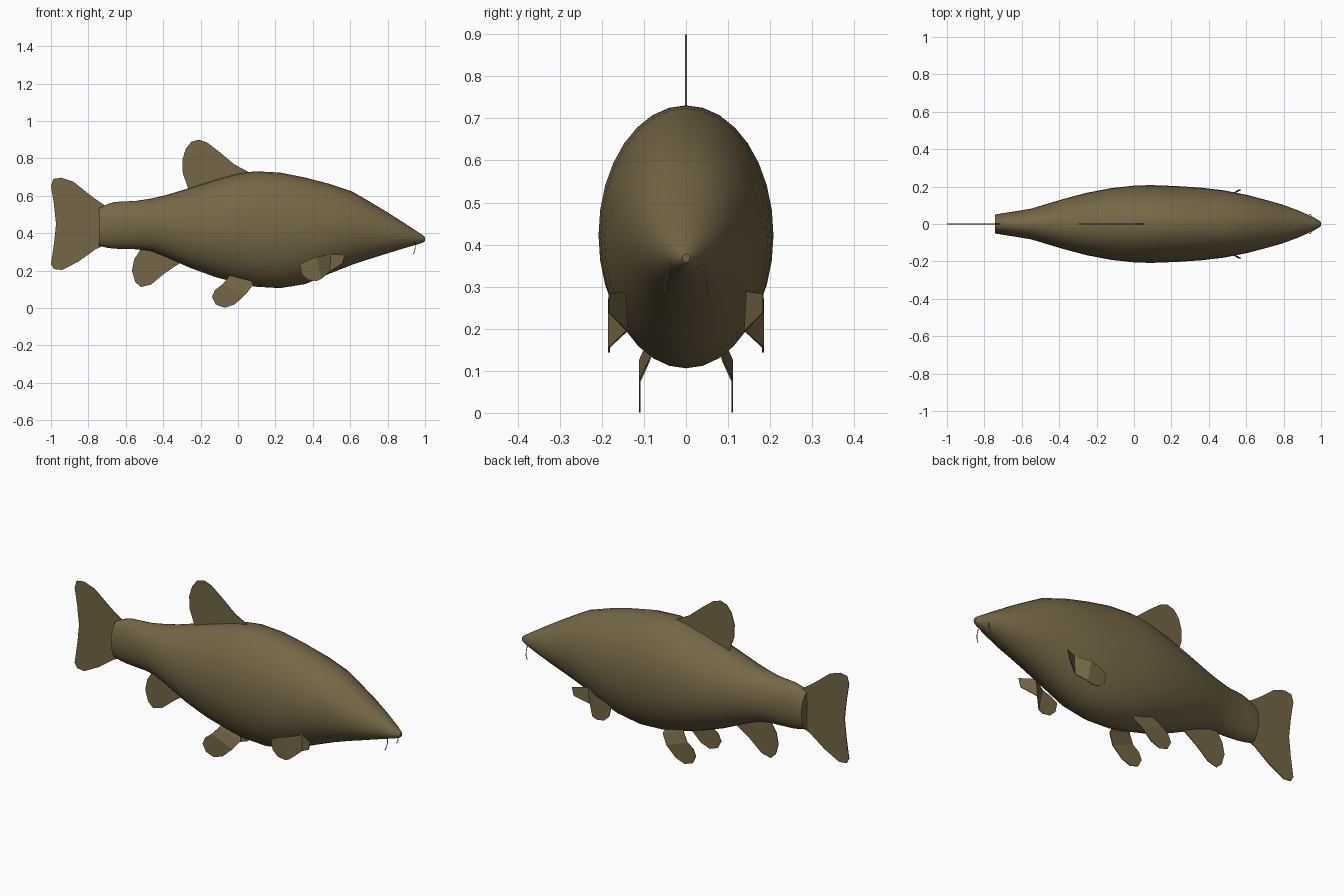
import bpy, bmesh, math


def material(name, rgb):
    m = bpy.data.materials.new(name)
    m.diffuse_color = (*rgb, 1)
    return m


olive = material("olive brown", (0.178, 0.135, 0.062))
grey = material("barbel grey", (0.22, 0.21, 0.20))


def make(name, verts, faces, mat, smooth=False, thick=0.0):
    me = bpy.data.meshes.new(name)
    me.from_pydata(verts, [], faces)
    bm = bmesh.new()
    bm.from_mesh(me)
    bmesh.ops.recalc_face_normals(bm, faces=bm.faces)
    bm.to_mesh(me)
    bm.free()
    me.materials.append(mat)
    ob = bpy.data.objects.new(name, me)
    bpy.context.collection.objects.link(ob)
    if thick:
        mod = ob.modifiers.new("thickness", "SOLIDIFY")
        mod.thickness = thick
        mod.offset = 0
    if smooth:
        bpy.ops.object.select_all(action="DESELECT")
        ob.select_set(True)
        bpy.context.view_layer.objects.active = ob
        bpy.ops.object.shade_smooth_by_angle(angle=math.radians(40))
    return ob


# Body: elliptical rings lofted from tail to snout (x, top, bottom, half width)
stations = [
    (-0.743, 0.535, 0.332, 0.050), (-0.70, 0.555, 0.322, 0.058),
    (-0.66, 0.567, 0.317, 0.064), (-0.55, 0.572, 0.314, 0.082),
    (-0.47, 0.584, 0.306, 0.106), (-0.39, 0.602, 0.275, 0.130),
    (-0.257, 0.642, 0.215, 0.166), (-0.12, 0.685, 0.165, 0.192),
    (0.0, 0.718, 0.133, 0.205), (0.09, 0.731, 0.114, 0.208),
    (0.225, 0.724, 0.106, 0.203), (0.36, 0.697, 0.128, 0.194),
    (0.48, 0.666, 0.180, 0.180), (0.61, 0.623, 0.231, 0.154),
    (0.70, 0.571, 0.261, 0.130), (0.79, 0.517, 0.289, 0.105),
    (0.88, 0.460, 0.317, 0.072), (0.96, 0.408, 0.340, 0.036),
    (0.99, 0.388, 0.350, 0.018), (1.0, 0.378, 0.358, 0.009)]
N = 32
verts, faces = [], []
for x, top, bot, hw in stations:
    for k in range(N):
        a = 2 * math.pi * k / N
        verts.append((x, hw * math.cos(a),
                      (top + bot) / 2 + (top - bot) / 2 * math.sin(a)))
for i in range(len(stations) - 1):
    for k in range(N):
        j = (k + 1) % N
        faces.append((i * N + k, i * N + j, (i + 1) * N + j, (i + 1) * N + k))
faces.append(tuple(range(N)))
faces.append(tuple(range(len(verts) - N, len(verts))))
make("body", verts, faces, olive, smooth=True)


# Flat fins on the centre plane
def flat_fin(name, outline):
    make(name, [(x, 0, z) for x, z in outline], [tuple(range(len(outline)))],
         olive, thick=0.004)


flat_fin("dorsal_fin", [
    (0.06, 0.725), (-0.02, 0.768), (-0.10, 0.835), (-0.165, 0.885),
    (-0.21, 0.90), (-0.25, 0.888), (-0.28, 0.85), (-0.298, 0.79),
    (-0.295, 0.72), (-0.265, 0.635), (-0.20, 0.60), (0.0, 0.66)])
flat_fin("tail_fin", [
    (-0.70, 0.54), (-0.78, 0.595), (-0.88, 0.675), (-0.945, 0.697),
    (-0.988, 0.69), (-1.0, 0.65), (-0.985, 0.56), (-0.973, 0.45),
    (-0.983, 0.35), (-1.0, 0.235), (-0.985, 0.208), (-0.94, 0.203),
    (-0.85, 0.25), (-0.76, 0.315), (-0.70, 0.34)])
flat_fin("anal_fin", [
    (-0.31, 0.24), (-0.39, 0.187), (-0.465, 0.125), (-0.52, 0.112),
    (-0.55, 0.14), (-0.567, 0.20), (-0.555, 0.26), (-0.52, 0.315),
    (-0.45, 0.34), (-0.34, 0.29)])

# Paired fins, barbels: flat outer blade plus a strip bent in to the body
for s, side in ((1, "left"), (-1, "right")):
    blade = [(0.42, 0.272), (0.374, 0.257), (0.33, 0.235), (0.342, 0.18),
             (0.374, 0.15), (0.42, 0.144), (0.445, 0.155)]
    v = [(x, s * 0.183, z) for x, z in blade]
    v += [(0.49, s * 0.14, 0.195), (0.497, s * 0.145, 0.289),
          (0.572, s * 0.183, 0.283), (0.56, s * 0.183, 0.238)]
    make(side + "_pectoral_fin", v,
         [tuple(range(7)), (0, 6, 7, 8), (8, 7, 10, 9)], olive, thick=0.004)

    blade = [(-0.085, 0.125), (-0.123, 0.096), (-0.139, 0.059),
             (-0.118, 0.018), (-0.07, 0.001), (-0.016, 0.02),
             (0.043, 0.075)]
    v = [(x, s * 0.11, z) for x, z in blade]
    v += [(0.08, s * 0.088, 0.123), (0.06, s * 0.07, 0.17),
          (-0.04, s * 0.07, 0.20), (-0.05, s * 0.092, 0.165)]
    make(side + "_pelvic_fin", v,
         [tuple(range(7)), (0, 6, 7, 10), (10, 7, 8, 9)], olive, thick=0.004)

    # Barbel curve
    cu = bpy.data.curves.new(side + "_barbel", "CURVE")
    cu.dimensions = "3D"
    cu.bevel_depth = 0.002
    cu.bevel_resolution = 1
    cu.use_fill_caps = True
    sp = cu.splines.new("POLY")
    pts = [(0.945, 0.040, 0.355), (0.948, 0.045, 0.328),
           (0.945, 0.050, 0.305), (0.937, 0.052, 0.286)]
    sp.points.add(len(pts) - 1)
    for p, (x, y, z) in zip(sp.points, pts):
        p.co = (x, s * y, z, 1)
    cu.materials.append(grey)
    ob = bpy.data.objects.new(side + "_barbel", cu)
    bpy.context.collection.objects.link(ob)
